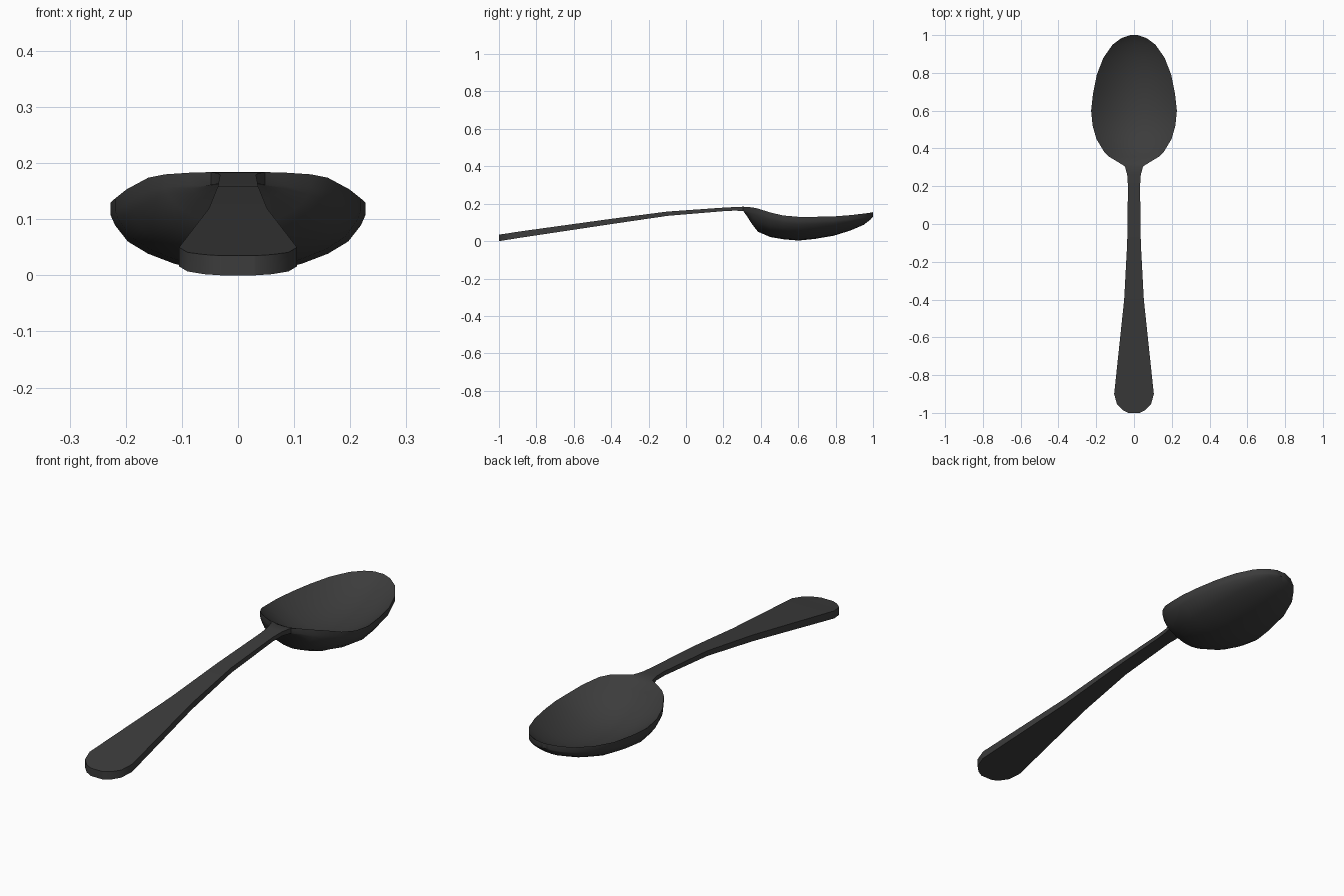
import bpy
import bmesh
import math

cube = bpy.data.objects.get("Cube")
if cube:
    bpy.data.objects.remove(cube, do_unlink=True)

steel = bpy.data.materials.new("dark grey steel")
steel.use_nodes = True
colour = (0.045, 0.045, 0.045, 1)
steel.diffuse_color = colour
steel.node_tree.nodes["Principled BSDF"].inputs["Base Color"].default_value = colour

COLUMNS = 12
RIM_THICKNESS = 0.023

# Handle stations: position, half width, top height, thickness
handle_stations = [
    (-1, 0.03, 0.035, 0.035), (-0.985, 0.06, 0.037, 0.035),
    (-0.955, 0.09, 0.041, 0.034), (-0.9, 0.105, 0.05, 0.034),
    (-0.4, 0.052, 0.119, 0.028), (-0.1, 0.036, 0.158, 0.023),
    (0.2, 0.032, 0.179, 0.019), (0.26, 0.036, 0.182, 0.019),
]

# Bowl stations: position, half width, rim height, inside height, belly height
bowl_stations = [
    (0.305, 0.048, 0.184, 0.184, 0.163), (0.328, 0.085, 0.183, 0.172, 0.13),
    (0.355, 0.13, 0.18, 0.145, 0.088), (0.385, 0.16, 0.174, 0.116, 0.05),
    (0.45, 0.199, 0.153, 0.077, 0.022), (0.52, 0.219, 0.137, 0.052, 0.01),
    (0.6, 0.227, 0.13, 0.042, 0.003), (0.69, 0.217, 0.13, 0.044, 0.012),
    (0.79, 0.197, 0.132, 0.058, 0.029), (0.88, 0.162, 0.139, 0.086, 0.057),
    (0.95, 0.113, 0.147, 0.118, 0.087), (0.985, 0.065, 0.152, 0.142, 0.114),
    (1, 0.02, 0.155, 0.154, 0.132),
]


def section(y, half_width, rim, inside, edge, belly):
    """Closed ring: curved top from left to right, then the steep-sided belly back."""
    across = [-math.cos(math.pi * i / COLUMNS) for i in range(COLUMNS + 1)]
    top = [(t * half_width, y, inside + (rim - inside) * t * t) for t in across]
    under = [(t * half_width, y, belly + (edge - belly) * (0.68 * t ** 2 + 0.32 * t ** 14))
             for t in reversed(across)]
    return top + under


def loft(name, rings):
    """Skin consecutive rings and close both ends."""
    bm = bmesh.new()
    loops = [[bm.verts.new(p) for p in ring] for ring in rings]
    for a, b in zip(loops, loops[1:]):
        for i in range(len(a)):
            j = (i + 1) % len(a)
            bm.faces.new((a[i], a[j], b[j], b[i]))
    bm.faces.new(loops[0])
    bm.faces.new(loops[-1])
    bmesh.ops.recalc_face_normals(bm, faces=bm.faces)
    mesh = bpy.data.meshes.new(name)
    bm.to_mesh(mesh)
    bm.free()
    mesh.materials.append(steel)
    obj = bpy.data.objects.new(name, mesh)
    bpy.context.collection.objects.link(obj)
    return obj


# Handle flows into the bowl as one continuous skin
rings = [section(y, w, z, z, z - thick, z - thick) for y, w, z, thick in handle_stations]
rings += [section(y, w, rim, inside, rim - RIM_THICKNESS, belly)
          for y, w, rim, inside, belly in bowl_stations]
spoon = loft("spoon", rings)

bpy.ops.object.select_all(action="DESELECT")
spoon.select_set(True)
bpy.context.view_layer.objects.active = spoon
bpy.ops.object.shade_smooth_by_angle(angle=math.radians(40))
